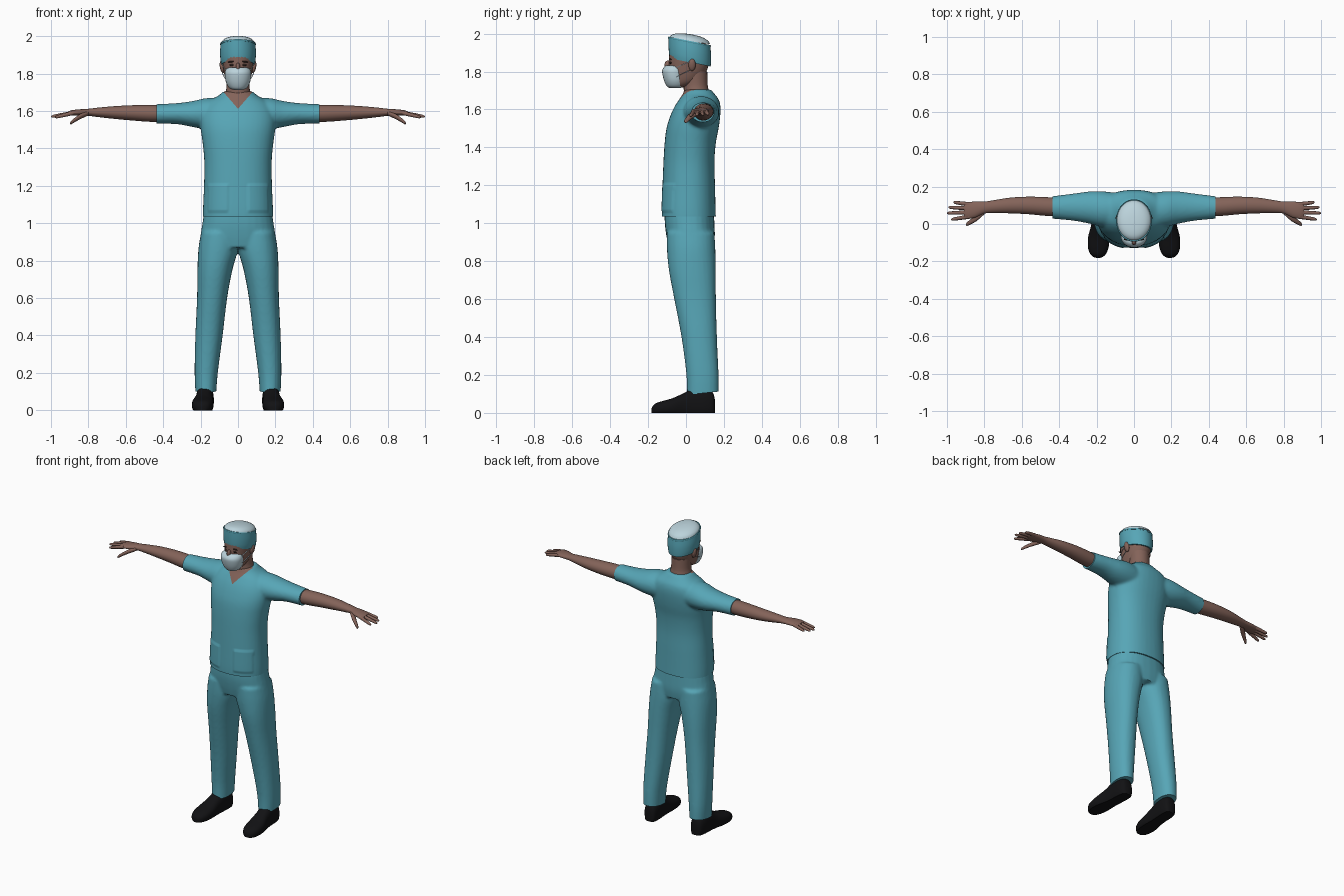
import bpy, bmesh, math
from mathutils import Vector, Matrix

if "Cube" in bpy.data.objects:
    bpy.data.objects.remove(bpy.data.objects["Cube"])


def material(name, rgb):
    m = bpy.data.materials.new(name)
    m.diffuse_color = (*rgb, 1)
    m.use_nodes = True
    m.node_tree.nodes["Principled BSDF"].inputs["Base Color"].default_value = m.diffuse_color
    return m


TEAL = material("teal_cloth", (0.095, 0.38, 0.47))
PALE = material("pale_cloth", (0.50, 0.65, 0.71))
SKIN = material("brown_skin", (0.23, 0.125, 0.10))
BLACK = material("black_leather", (0.006, 0.006, 0.007))
DARK = material("dark_brown", (0.035, 0.02, 0.016))


def spline(rings, steps):
    """Smoothly interpolate ring parameters."""
    out = []
    for i in range(len(rings) - 1):
        p = [rings[max(i - 1, 0)], rings[i], rings[i + 1], rings[min(i + 2, len(rings) - 1)]]
        for k in range(steps):
            t = k / steps
            out.append([b + 0.5 * t * (c - a + t * (2*a - 5*b + 4*c - d + t * (3*(b - c) + d - a)))
                        for a, b, c, d in zip(*p)])
    return out + [list(rings[-1])]


def loft(bm, rings, axis, n=28, steps=4, e=2.0, tilt=0.0, floor=None):
    """Skin of superellipse rings (x, y, z, a, b) stacked along an axis."""
    loops = []
    for x, y, z, a, b in spline(rings, steps):
        loop = []
        for i in range(n):
            t = 2 * math.pi * i / n
            c, s = math.cos(t), math.sin(t)
            u = abs(a) * math.copysign(abs(c) ** (2 / e), c)
            v = abs(b) * math.copysign(abs(s) ** (2 / e), s)
            co = {"z": (x + u, y + v, z + tilt * v), "x": (x, y + u, z + v), "y": (x + u, y, z + v)}[axis]
            if floor is not None:
                co = (co[0], co[1], max(floor, co[2]))
            loop.append(bm.verts.new(co))
        loops.append(loop)
    for p, q in zip(loops, loops[1:]):
        for i in range(n):
            j = (i + 1) % n
            bm.faces.new((p[i], p[j], q[j], q[i]))
    bm.faces.new(loops[0])
    bm.faces.new(loops[-1])


def ball(bm, loc, size, turn=0.0):
    m = Matrix.Translation(loc) @ Matrix.Rotation(turn, 4, "Y") @ Matrix.Diagonal((*size, 1))
    bmesh.ops.create_uvsphere(bm, u_segments=16, v_segments=10, radius=1, matrix=m)


def finish(name, bm, mats, angle=40):
    bmesh.ops.recalc_face_normals(bm, faces=bm.faces[:])
    me = bpy.data.meshes.new(name)
    bm.to_mesh(me)
    bm.free()
    for m in mats:
        me.materials.append(m)
    me.shade_smooth()
    me.set_sharp_from_angle(angle=math.radians(angle))
    ob = bpy.data.objects.new(name, me)
    bpy.context.collection.objects.link(ob)
    return ob


def fuse(bm, voxel, smooth):
    """Melt overlapping lofts into one soft skin."""
    ob = finish("fuse_helper", bm, [])
    r = ob.modifiers.new("remesh", "REMESH")
    r.mode, r.voxel_size = "VOXEL", voxel
    s = ob.modifiers.new("smooth", "SMOOTH")
    s.factor, s.iterations = 0.5, smooth
    dg = bpy.context.evaluated_depsgraph_get()
    me = bpy.data.meshes.new_from_object(ob.evaluated_get(dg))
    out = bmesh.new()
    out.from_mesh(me)
    bpy.data.objects.remove(ob)
    bpy.data.meshes.remove(me)
    return out


def cut(bm, co, no, clear=True, where=lambda c: True):
    faces = [f for f in bm.faces if where(f.calc_center_median())]
    geom = faces + list({e for f in faces for e in f.edges}) + list({v for f in faces for v in f.verts})
    res = bmesh.ops.bisect_plane(bm, geom=geom, plane_co=co, plane_no=no, clear_outer=clear)
    if clear:
        edges = [g for g in res["geom_cut"] if isinstance(g, bmesh.types.BMEdge)]
        bmesh.ops.holes_fill(bm, edges=edges, sides=0)


def span(z, y0, y1, rx, x=0.0):
    return (x, (y0 + y1) / 2, z, rx, (y1 - y0) / 2)


# Shirt: torso and both sleeves melted together
bm = bmesh.new()
loft(bm, [span(*r) for r in (
    (1.015, -.127, .158, .188), (1.08, -.128, .156, .187), (1.2, -.124, .153, .182),
    (1.32, -.119, .150, .180), (1.42, -.113, .157, .188), (1.5, -.103, .172, .199),
    (1.56, -.085, .180, .202), (1.61, -.063, .182, .19), (1.65, -.038, .174, .16),
    (1.68, -.018, .152, .108), (1.705, -.008, .132, .078))], "z", n=40, e=2.25)
for s in (-1, 1):
    loft(bm, [(s*.08, .075, 1.585, .09, .085), (s*.17, .08, 1.586, .095, .083),
              (s*.24, .088, 1.584, .086, .070), (s*.33, .09, 1.586, .072, .056),
              (s*.46, .088, 1.584, .058, .052)], "x")
bm = fuse(bm, 0.009, 5)
cut(bm, (0, 0, 1.035), (0, 0, -1))
for s in (-1, 1):
    cut(bm, (s * .435, 0, 0), (s, 0, 0))
    cut(bm, (0, 0, 1.612), (-s * 1.15, 0, 1), False,
        lambda c: c.z > 1.58 and -.01 < s * c.x < .12 and c.y < .06)
for f in bm.faces:                     # bare skin inside the V neck
    c = f.calc_center_median()
    f.material_index = int(c.z > 1.612 + 1.15 * abs(c.x) and c.y < .05)
for v in bm.verts:                     # front pockets
    if .05 < abs(v.co.x) < .16 and 1.06 < v.co.z < 1.205 and v.co.y < -.03:
        v.co.y -= .006
finish("shirt", bm, [TEAL, SKIN])

# Trousers: hips and both legs melted together
bm = bmesh.new()
loft(bm, [span(*r) for r in ((.87, -.09, .145, .17), (.93, -.103, .152, .198),
                             (1.0, -.112, .15, .19), (1.07, -.112, .146, .18))], "z", e=2.3)
for s in (-1, 1):
    loft(bm, [span(z, y0, y1, (xo - xi) / 2, s * (xo + xi) / 2) for z, y0, y1, xi, xo in (
        (.07, .006, .172, .118, .226), (.2, .002, .172, .108, .232), (.4, -.024, .163, .082, .228),
        (.6, -.062, .158, .058, .219), (.75, -.09, .157, .030, .217), (.86, -.1, .155, .0, .212),
        (.95, -.1, .15, .0, .198))], "z", e=2.2)
bm = fuse(bm, 0.009, 4)
cut(bm, (0, 0, .095), (0, .1, -1))
finish("trousers", bm, [TEAL])

for s, side in ((-1, "right"), (1, "left")):
    # Shoe
    bm = bmesh.new()
    loft(bm, [(s * x, y, top * .4, w, top * .6) for x, y, top, w in (
        (.172, .152, .07, .022), (.173, .14, .11, .038), (.175, .10, .13, .046), (.178, .04, .13, .046),
        (.182, -.01, .105, .048), (.188, -.07, .078, .057), (.191, -.125, .062, .055),
        (.192, -.16, .05, .042), (.192, -.176, .035, .025), (.192, -.181, .024, .010))],
        "y", e=2.5, floor=0.0)
    finish(side + "_shoe", bm, [BLACK])

    # Bare arm, palm, four fingers and thumb
    bm = bmesh.new()
    loft(bm, [(s*.38, .09, 1.586, .048, .043), (s*.46, .093, 1.587, .050, .045),
              (s*.56, .099, 1.590, .047, .041), (s*.66, .099, 1.592, .042, .034),
              (s*.75, .093, 1.593, .034, .025), (s*.80, .088, 1.593, .032, .019),
              (s*.85, .077, 1.592, .043, .017), (s*.89, .072, 1.590, .044, .014),
              (s*.91, .072, 1.588, .036, .009)], "x", n=24)
    for y0, y1, x1, z1 in ((.105, .116, .965, 1.575), (.084, .089, .992, 1.572),
                           (.062, .058, 1.0, 1.570), (.040, .024, .978, 1.566)):
        b, t = Vector((.88, y0, 1.590)), Vector((x1, y1, z1))
        loft(bm, [(s * p.x, p.y, p.z, r, r) for p, r in (
            (b, .012), (b.lerp(t, .5), .0105), (b.lerp(t, .9), .008), (t, .002))], "x", n=10, steps=3)
    loft(bm, [(s*.80, .070, 1.588, .018, .012), (s*.84, .036, 1.572, .019, .014),
              (s*.87, .014, 1.554, .014, .012), (s*.892, .0, 1.538, .010, .009),
              (s*.898, -.003, 1.533, .002, .002)], "x", n=12)
    finish(side + "_arm", bm, [SKIN], 60)

    # Ear, mask strap, eye and brow
    bm = bmesh.new()
    ball(bm, (s * .085, .032, 1.835), (.012, .019, .033), s * .2)
    finish(side + "_ear", bm, [SKIN])
    bm = bmesh.new()
    for z0, z1 in ((1.815, 1.855), (1.765, 1.81)):
        loft(bm, [(s*.062, -.06, z0, .002, .002), (s*.077, -.02, (z0 + z1) / 2, .002, .002),
                  (s*.085, .03, z1, .002, .002)], "y", n=6)
    finish(side + "_strap", bm, [PALE])
    bm = bmesh.new()
    ball(bm, (s * .032, -.081, 1.846), (.013, .006, .006))
    ball(bm, (s * .034, -.082, 1.864), (.021, .006, .004), s * .1)
    finish(side + "_eye_and_brow", bm, [DARK])

# Neck, head and nose
bm = bmesh.new()
loft(bm, [span(*r) for r in ((1.62, .01, .12, .066), (1.69, -.010, .121, .068),
                             (1.73, -.012, .114, .061), (1.80, -.015, .112, .062))], "z")
loft(bm, [span(*r) for r in (
    (1.716, -.075, -.02, .022), (1.725, -.085, .02, .042), (1.75, -.090, .07, .060),
    (1.79, -.092, .102, .072), (1.83, -.091, .118, .079), (1.87, -.090, .125, .084),
    (1.91, -.085, .124, .086), (1.95, -.06, .10, .07))], "z", e=2.1)
ball(bm, (0, -.096, 1.832), (.012, .018, .026))
finish("head", bm, [SKIN], 60)

# Face mask
bm = bmesh.new()
loft(bm, [span(*r) for r in (
    (1.713, -.085, -.03, .022), (1.722, -.101, -.01, .046), (1.75, -.115, .0, .063),
    (1.785, -.124, .0, .070), (1.808, -.125, .0, .070), (1.825, -.114, -.01, .062),
    (1.832, -.105, -.02, .048))], "z", e=2.1)
finish("face_mask", bm, [PALE], 50)

# Cap: band, rolled seam and pale crown
bm = bmesh.new()
loft(bm, [(0, .022, 1.848, .089, .108), (0, .021, 1.875, .094, .111), (0, .020, 1.915, .096, .112),
          (0, .018, 1.958, .093, .110)], "z", n=36, tilt=-.2)
finish("cap_band", bm, [TEAL])
bm = bmesh.new()
loft(bm, [(0, .018, 1.953, .095, .112), (0, .018, 1.957, .096, .113), (0, .018, 1.962, .094, .111)],
     "z", n=36, tilt=-.2)
finish("cap_seam", bm, [TEAL])
bm = bmesh.new()
loft(bm, [(0, .018, 1.958, .092, .109), (0, .016, 1.974, .085, .100), (0, .012, 1.988, .066, .078),
          (0, .009, 1.996, .038, .045), (0, .008, 1.999, .004, .005)], "z", n=36, tilt=-.12)
finish("cap_crown", bm, [PALE], 60)
